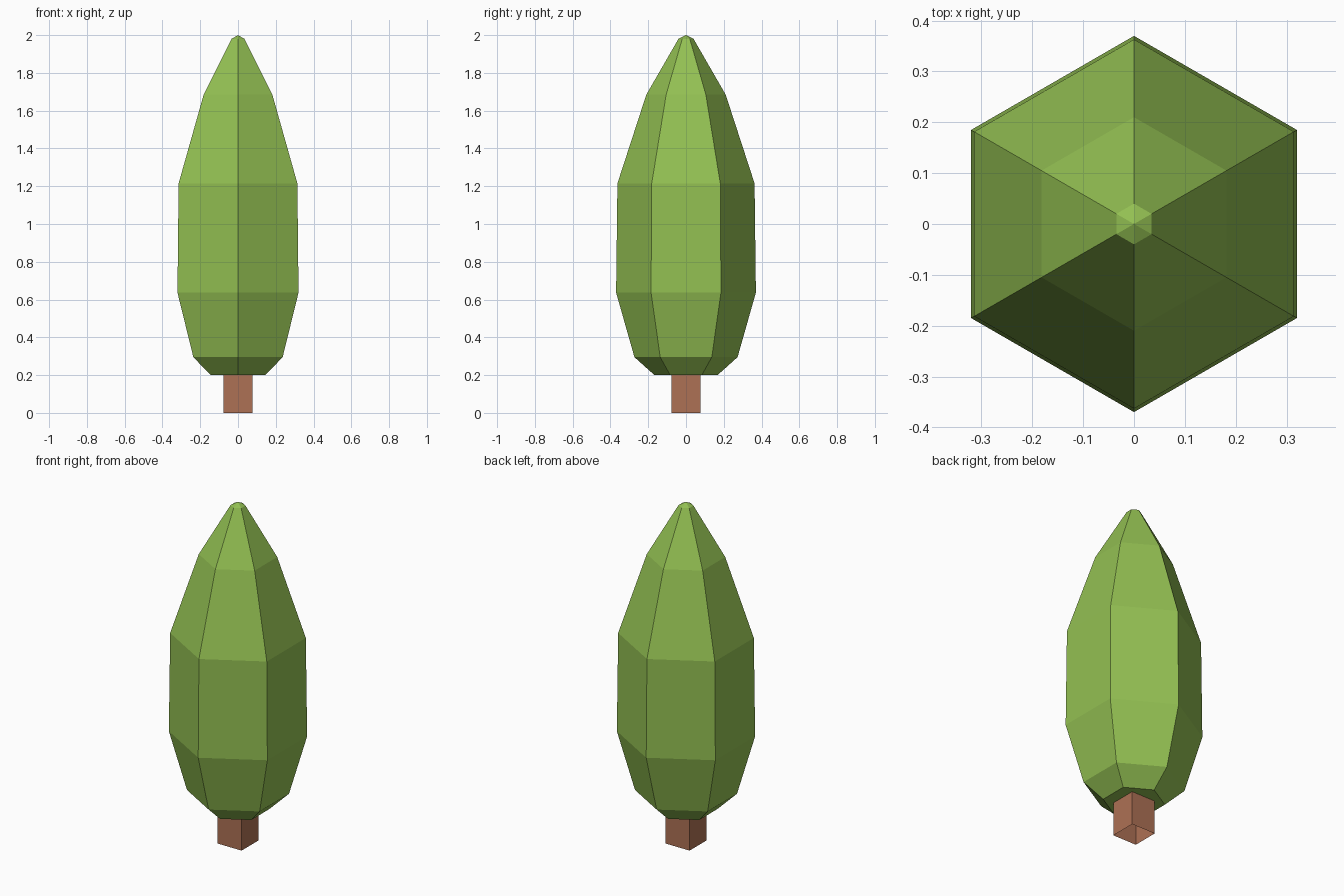
import bpy, bmesh, math

if "Cube" in bpy.data.objects:
    bpy.data.objects.remove(bpy.data.objects["Cube"])


def material(name, rgb):
    m = bpy.data.materials.new(name)
    m.diffuse_color = (*rgb, 1)
    m.use_nodes = True
    m.node_tree.nodes["Principled BSDF"].inputs["Base Color"].default_value = m.diffuse_color
    return m


def finish(bm, name, mat):
    bmesh.ops.recalc_face_normals(bm, faces=bm.faces)
    mesh = bpy.data.meshes.new(name)
    bm.to_mesh(mesh)
    bm.free()
    mesh.materials.append(mat)
    obj = bpy.data.objects.new(name, mesh)
    bpy.context.collection.objects.link(obj)
    return obj


def lathe(name, profile, sides, start, mat, cap_bottom=False, tip=None):
    """Stack flat-sided rings of (radius, height), optionally closed by a tip."""
    bm = bmesh.new()
    rings = [[bm.verts.new((r * math.cos(start + math.tau * i / sides),
                            r * math.sin(start + math.tau * i / sides), z))
              for i in range(sides)] for r, z in profile]
    for low, high in zip(rings, rings[1:]):
        for i in range(sides):
            j = (i + 1) % sides
            bm.faces.new((low[i], low[j], high[j], high[i]))
    if cap_bottom:
        bm.faces.new(rings[0][::-1])
    if tip is not None:
        apex = bm.verts.new((0, 0, tip))
        for i in range(sides):
            bm.faces.new((rings[-1][i], rings[-1][(i + 1) % sides], apex))
    return finish(bm, name, mat)


leaf_green = material("leaf green", (0.292, 0.527, 0.085))
bark_brown = material("bark brown", (0.42, 0.165, 0.09))

# Six-sided foliage, corners pointing to front and back
lathe("foliage",
      [(0.167, 0.2), (0.273, 0.295), (0.37, 0.637), (0.363, 1.215),
       (0.21, 1.685), (0.04, 1.98)],
      6, math.pi / 2, leaf_green, cap_bottom=True, tip=2.0)

# Square trunk, open at the bottom
trunk_radius = 0.078 * math.sqrt(2)
lathe("trunk", [(trunk_radius, 0), (trunk_radius, 0.2)], 4, math.pi / 4, bark_brown)
